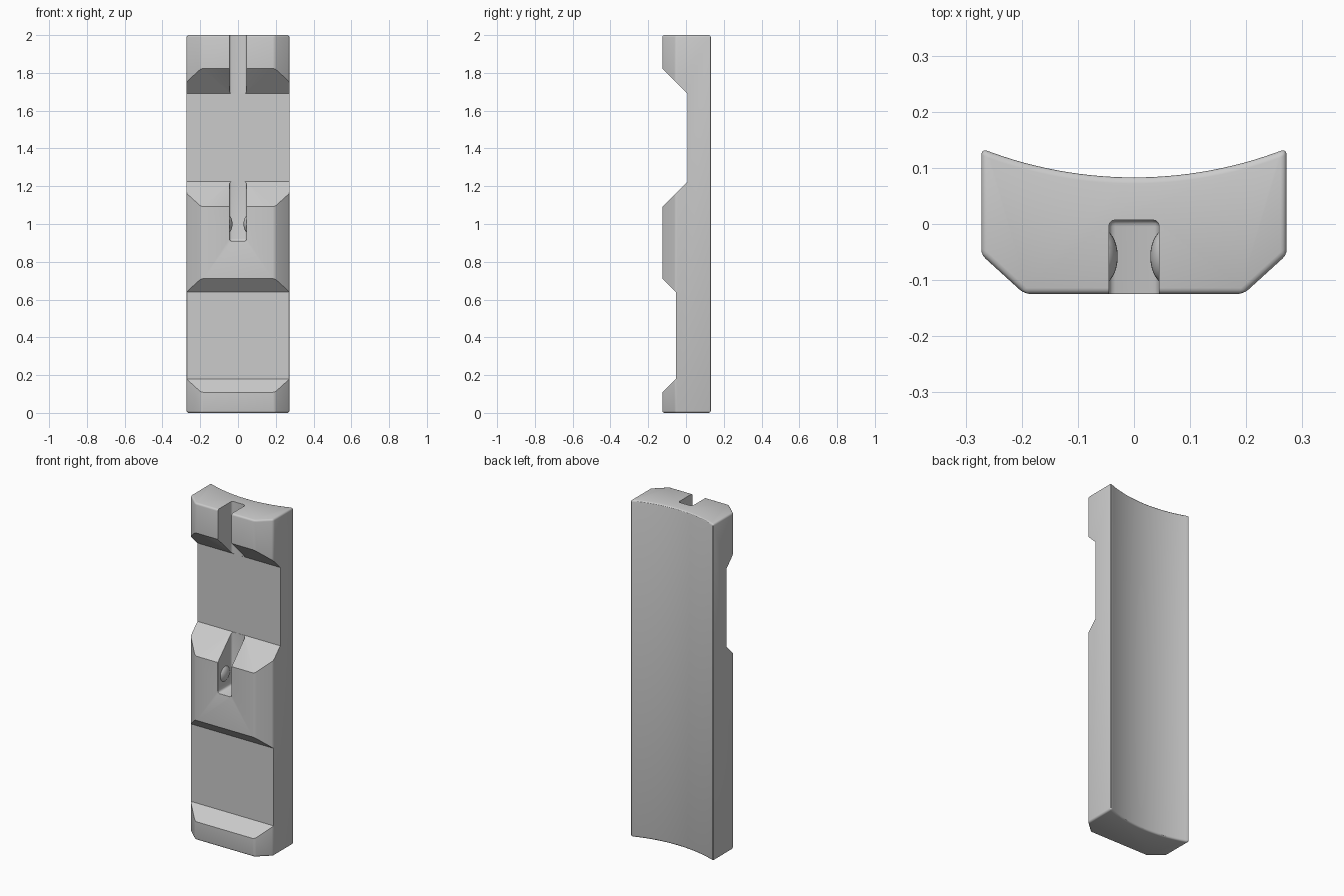
import bpy, bmesh, math

old = bpy.data.objects.get("Cube")
if old:
    bpy.data.objects.remove(old, do_unlink=True)

grey = bpy.data.materials.new("plain grey")
grey.use_nodes = True
colour = (0.6, 0.6, 0.6, 1)
grey.diffuse_color = colour
grey.node_tree.nodes["Principled BSDF"].inputs["Base Color"].default_value = colour

HALF, FRONT, WAIST = 0.272, -0.125, -0.055
SLOT, FLOOR = 0.045, 0.008


def add_object(name, bm, helper=True):
    bmesh.ops.recalc_face_normals(bm, faces=bm.faces[:])
    mesh = bpy.data.meshes.new(name)
    bm.to_mesh(mesh)
    bm.free()
    mesh.materials.append(grey)
    obj = bpy.data.objects.new(name, mesh)
    bpy.context.collection.objects.link(obj)
    obj.hide_render = helper
    obj.hide_viewport = False
    return obj


def prism(name, points, direction, helper=True):
    """Extrude a closed outline of 3D points along a direction."""
    bm = bmesh.new()
    face = bm.faces.new([bm.verts.new(p) for p in points])
    ext = bmesh.ops.extrude_face_region(bm, geom=[face])["geom"]
    bmesh.ops.translate(bm, vec=direction,
                        verts=[g for g in ext if isinstance(g, bmesh.types.BMVert)])
    return add_object(name, bm, helper)


def add_bevel(obj, width):
    mod = obj.modifiers.new("rounding", 'BEVEL')
    mod.width, mod.segments = width, 3
    mod.limit_method, mod.angle_limit = 'ANGLE', math.radians(30)


def add_boolean(obj, other, operation):
    mod = obj.modifiers.new(other.name, 'BOOLEAN')
    mod.object, mod.operation, mod.solver = other, operation, 'EXACT'


# Body: chamfered front, hollow curved back, rounded edges
radius, steps = 0.745, 28
outline = [(-HALF, WAIST, 0), (-0.195, FRONT, 0), (0.195, FRONT, 0), (HALF, WAIST, 0)]
for i in range(steps + 1):
    x = HALF * (1 - 2 * i / steps)
    outline.append((x, 0.083 + radius - math.sqrt(radius ** 2 - x * x), 0))
body = prism("grip_panel", outline, (0, 0, 2), helper=False)
add_bevel(body, 0.011)

# Two wide recesses with sloping ends across the front
def recess(name, depth, z0, z1):
    rise, out = depth - FRONT, 0.1
    side = [(FRONT - out, z0 - rise - out), (depth, z0),
            (depth, z1), (FRONT - out, z1 + rise + out)]
    return prism(name, [(-0.5, y, z) for y, z in side], (1, 0, 0))


cutters = [recess("lower_recess_cutter", -0.054, 0.18, 0.64),
           recess("upper_recess_cutter", FLOOR, 1.225, 1.69)]

# Central slot, open at the top
slot = prism("slot_cutter", [(-SLOT, -0.3, 0.91), (SLOT, -0.3, 0.91),
                             (SLOT, FLOOR - 0.0005, 0.91), (-SLOT, FLOOR - 0.0005, 0.91)],
             (0, 0, 1.3))
add_bevel(slot, 0.012)
cutters.append(slot)
for c in cutters:
    add_boolean(body, c, 'DIFFERENCE')

# Rounded catches on both slot walls
catches = []
for side, sign in (("left", 1), ("right", -1)):
    bm = bmesh.new()
    bmesh.ops.create_uvsphere(bm, u_segments=32, v_segments=16, radius=1)
    bmesh.ops.scale(bm, vec=(0.03, 0.05, 0.05), verts=bm.verts)
    bmesh.ops.translate(bm, vec=(sign * 0.059, -0.058, 1), verts=bm.verts)
    catches.append(add_object(side + "_catch", bm))
    add_boolean(body, catches[-1], 'UNION')

# Apply the cuts and remove the helpers
graph = bpy.context.evaluated_depsgraph_get()
final = bpy.data.meshes.new_from_object(body.evaluated_get(graph))
body.modifiers.clear()
body.data = final
for helper in cutters + catches:
    bpy.data.objects.remove(helper, do_unlink=True)

# Soften the mouth of the slot
bm = bmesh.new()
bm.from_mesh(final)
mouth = [e for e in bm.edges
         if len(e.link_faces) == 2
         and all(abs(v.co.x) < SLOT + 0.001 and 0.9 < v.co.z < 1.985 for v in e.verts)
         and min(v.co.y for v in e.verts) < FRONT + 0.001
         and e.calc_face_angle_signed() > math.radians(35)]
bmesh.ops.bevel(bm, geom=mouth, offset=0.009, segments=3, profile=0.5,
                affect='EDGES', clamp_overlap=True)
bm.to_mesh(final)
bm.free()

bpy.context.view_layer.objects.active = body
body.select_set(True)
bpy.ops.object.shade_smooth_by_angle(angle=math.radians(30))
